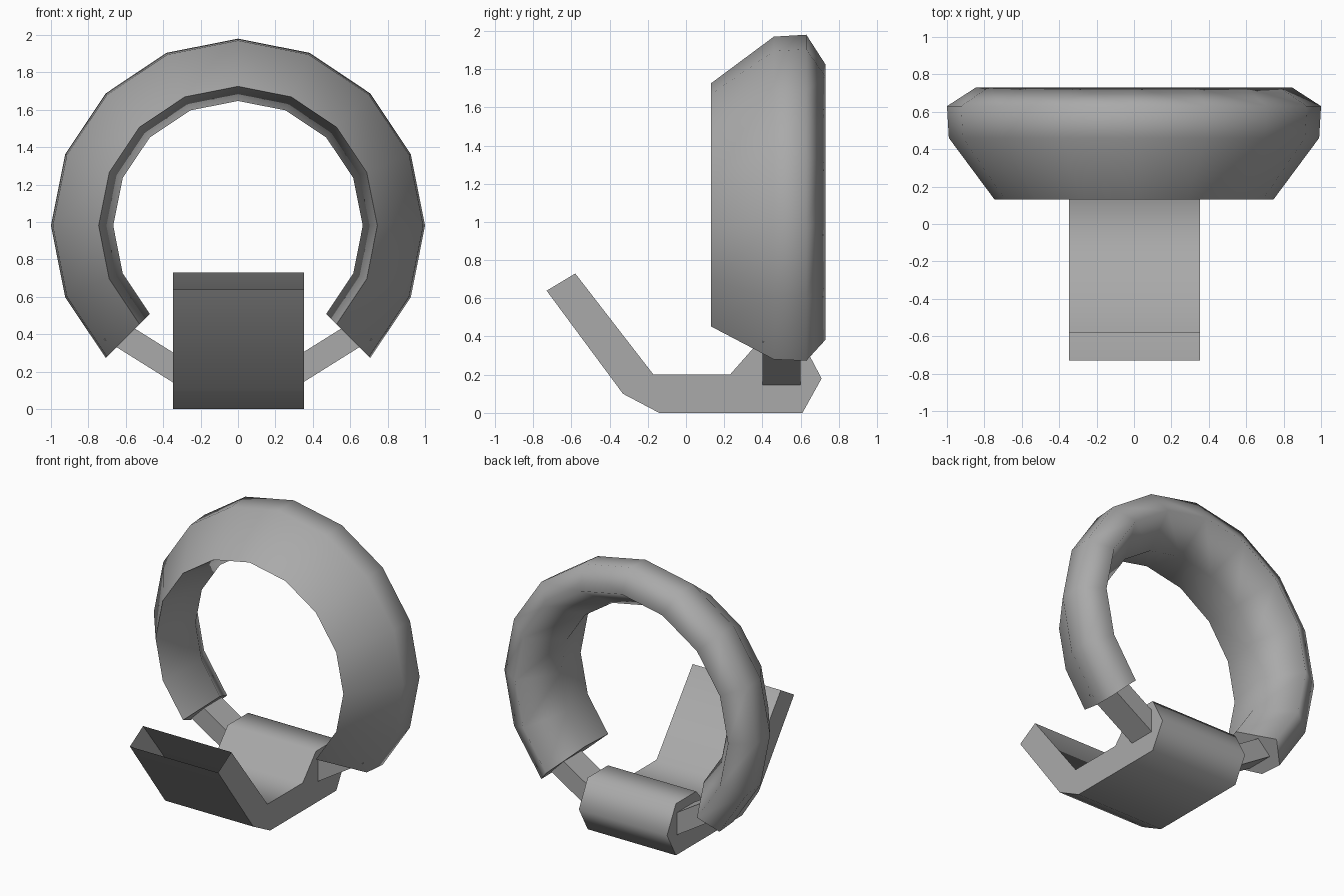
import bpy, bmesh, math
from mathutils import Vector

cube = bpy.data.objects.get("Cube")
if cube:
    bpy.data.objects.remove(cube, do_unlink=True)

grey = bpy.data.materials.new("plain_grey")
grey.use_nodes = True
grey.diffuse_color = (0.4, 0.4, 0.4, 1)
grey.node_tree.nodes["Principled BSDF"].inputs["Base Color"].default_value = (0.4, 0.4, 0.4, 1)


def finish(name, bm, angle):
    """Turn a bmesh into a shaded object; edges already marked sharp stay sharp."""
    bmesh.ops.recalc_face_normals(bm, faces=bm.faces[:])
    mesh = bpy.data.meshes.new(name)
    bm.to_mesh(mesh)
    bm.free()
    mesh.materials.append(grey)
    obj = bpy.data.objects.new(name, mesh)
    bpy.context.collection.objects.link(obj)
    bpy.ops.object.select_all(action='DESELECT')
    obj.select_set(True)
    bpy.context.view_layer.objects.active = obj
    bpy.ops.object.shade_smooth_by_angle(angle=math.radians(angle), keep_sharp_edges=True)


def loft(bm, rings):
    """Skin a list of matching closed rings and cap both ends with sharp rims."""
    loops = [[bm.verts.new(p) for p in ring] for ring in rings]
    n = len(loops[0])
    for a, b in zip(loops, loops[1:]):
        for i in range(n):
            j = (i + 1) % n
            bm.faces.new((a[i], a[j], b[j], b[i]))
    for loop in (loops[0], loops[-1]):
        for edge in bm.faces.new(loop).edges:
            edge.smooth = False


# Three-quarter ring: (radius, depth) section swept around the opening
CENTRE_Z = 0.98
STEPS = 12
section = [(0.745, 0.13), (0.99, 0.46), (1.0, 0.63), (0.845, 0.73), (0.667, 0.47)]
rings = []
for k in range(STEPS + 1):
    t = math.radians(-45 + 270 * k / STEPS)
    rings.append([(r * math.cos(t), y, CENTRE_Z + r * math.sin(t)) for r, y in section])
bm = bmesh.new()
loft(bm, rings)
finish("open_ring", bm, 105)

# Bent base with raised back block and a hollow, open front lip
side = [(-0.73, 0.64), (-0.33, 0.10), (-0.14, 0), (0.61, 0), (0.71, 0.18),
        (0.61, 0.37), (0.38, 0.37), (0.23, 0.20), (-0.17, 0.20), (-0.58, 0.73)]
bm = bmesh.new()
loft(bm, [[(x, y, z) for y, z in side] for x in (-0.347, 0.353)])
lip = min(bm.faces, key=lambda f: f.calc_center_median().y - f.calc_center_median().z)
bmesh.ops.delete(bm, geom=[lip], context='FACES_ONLY')
finish("bent_base", bm, 65)

# Slanted arms joining the base to the ring ends
for label, sx in (("left", 1), ("right", -1)):
    start, end = Vector((0.28 * sx, 0.5, 0.18)), Vector((0.68 * sx, 0.5, 0.43))
    along = (end - start).normalized()
    across = Vector((0, 0.1, 0))
    up = along.cross(across).normalized() * 0.068
    bm = bmesh.new()
    loft(bm, [[p + u * up + v * across for u, v in ((-1, -1), (-1, 1), (1, 1), (1, -1))]
              for p in (start, end)])
    finish(label + "_arm", bm, 30)
